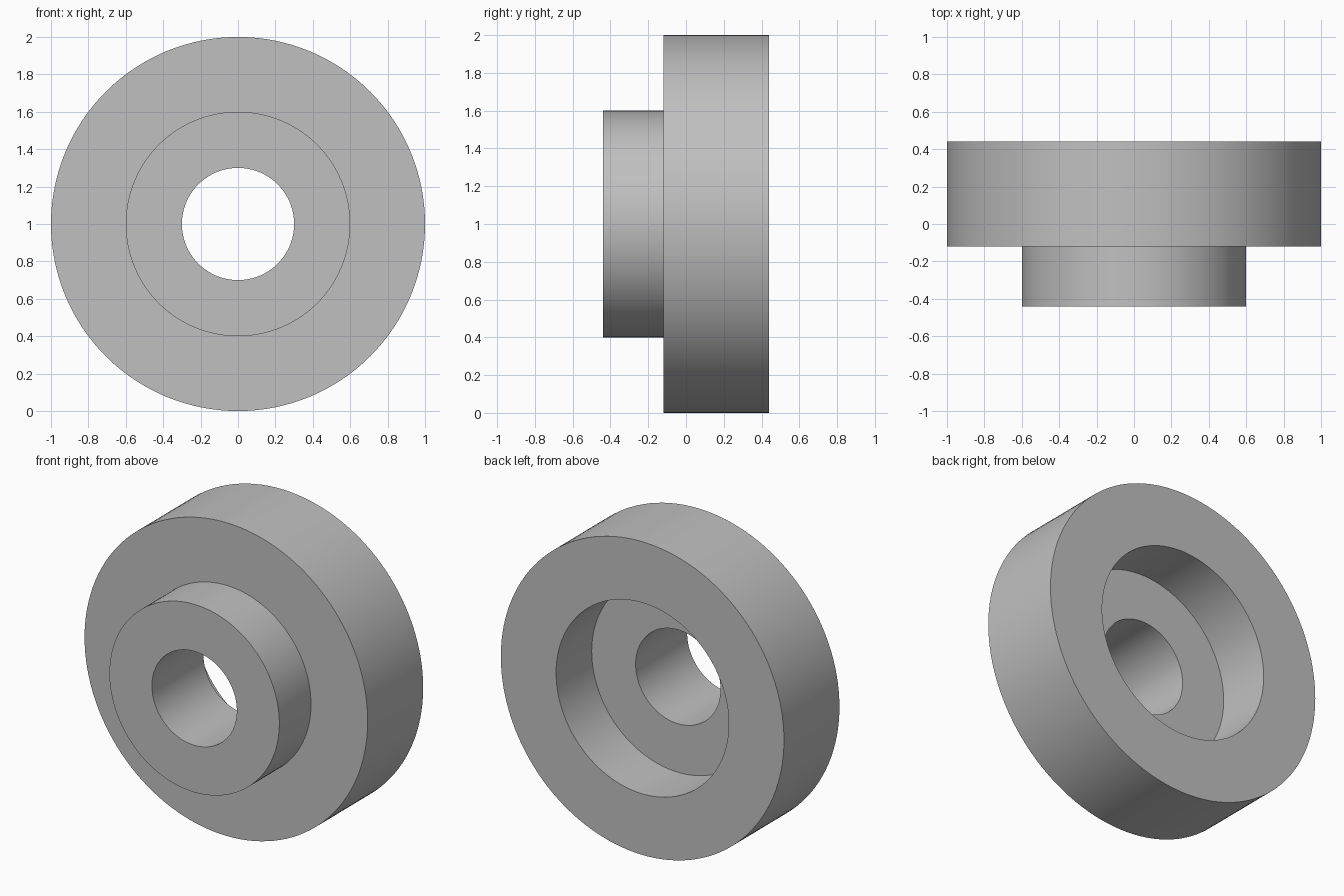
import bpy
import math

cube = bpy.data.objects.get("Cube")
if cube:
    bpy.data.objects.remove(cube, do_unlink=True)

# Plain grey metal
grey = (0.53, 0.53, 0.53, 1.0)
metal = bpy.data.materials.new("grey_metal")
metal.use_nodes = True
metal.diffuse_color = grey
metal.node_tree.nodes["Principled BSDF"].inputs["Base Color"].default_value = grey

SEGMENTS = 128


def lathe(name, profile):
    """Revolve a closed (radius, y) profile about the horizontal y axis at z = 1."""
    n = len(profile)
    verts, faces = [], []
    for i in range(SEGMENTS):
        a = 2 * math.pi * i / SEGMENTS
        verts += [(r * math.cos(a), y, 1 + r * math.sin(a)) for r, y in profile]
        j = (i + 1) % SEGMENTS
        for k in range(n):
            m = (k + 1) % n
            faces.append((i * n + k, i * n + m, j * n + m, j * n + k))
    mesh = bpy.data.meshes.new(name)
    mesh.from_pydata(verts, [], faces)
    mesh.materials.append(metal)
    obj = bpy.data.objects.new(name, mesh)
    bpy.context.collection.objects.link(obj)
    bpy.ops.object.select_all(action="DESELECT")
    obj.select_set(True)
    bpy.context.view_layer.objects.active = obj
    # Outward normals, smooth walls, sharp rims
    bpy.ops.object.mode_set(mode="EDIT")
    bpy.ops.mesh.select_all(action="SELECT")
    bpy.ops.mesh.normals_make_consistent(inside=False)
    bpy.ops.object.mode_set(mode="OBJECT")
    bpy.ops.object.shade_smooth_by_angle(angle=math.radians(30))
    return obj


# Flanged bushing: front boss, wide flange, rear counterbore, through bore
BORE, BOSS, RECESS, FLANGE = 0.30, 0.60, 0.61, 1.0
FRONT, SHOULDER, FLOOR, BACK = -0.44, -0.12, 0.08, 0.44
lathe("flanged_bushing", [
    (BORE, FRONT), (BOSS, FRONT), (BOSS, SHOULDER), (FLANGE, SHOULDER),
    (FLANGE, BACK), (RECESS, BACK), (RECESS, FLOOR), (BORE, FLOOR),
])
